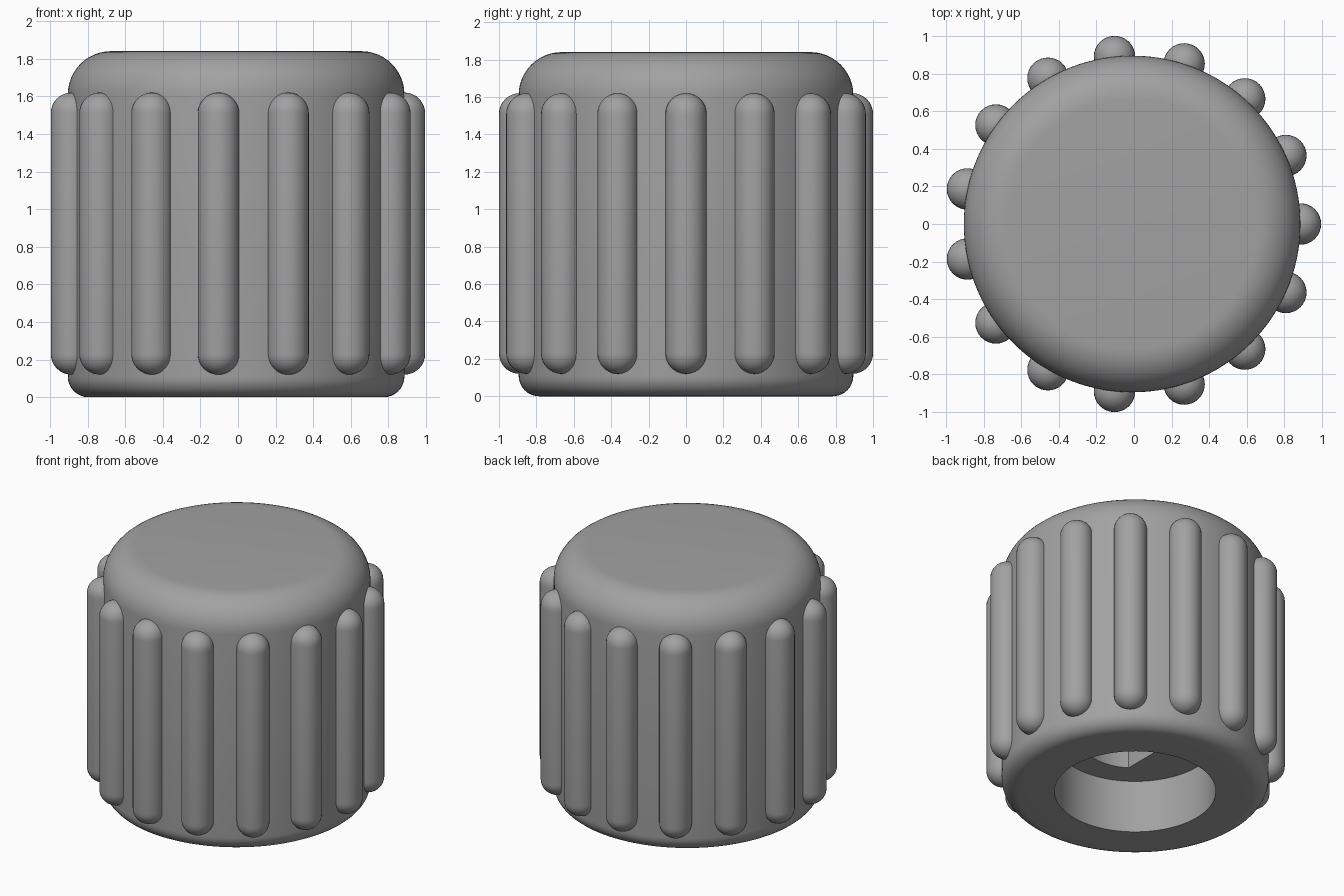
import bpy, bmesh, math
from math import sin, cos, pi, radians

if "Cube" in bpy.data.objects:
    bpy.data.objects.remove(bpy.data.objects["Cube"])

CX = -0.01          # axis position, so the ribbed outline is centred
R, H = 0.895, 1.84  # body radius and height
RIBS, RIB_R, RIB_Z0, RIB_Z1 = 15, 0.11, 0.12, 1.62

grey = bpy.data.materials.new("mid_grey")
grey.diffuse_color = (0.36, 0.36, 0.36, 1)
grey.use_nodes = True
grey.node_tree.nodes["Principled BSDF"].inputs["Base Color"].default_value = grey.diffuse_color


def circle(r):
    return lambda a: r


def d_shape(r, flat):
    """Radius of a circle cut by a flat on its -x side."""
    return lambda a: min(r, flat / -cos(a)) if cos(a) < -1e-6 else r


def lathe(name, rings, n, loc):
    """Skin a stack of (radius function, z) rings and cap both ends."""
    bm = bmesh.new()
    loops = []
    for rad, z in rings:
        angles = [2 * pi * i / n for i in range(n)]
        loops.append([bm.verts.new((rad(a) * cos(a), rad(a) * sin(a), z)) for a in angles])
    for lo, hi in zip(loops, loops[1:]):
        for i in range(n):
            j = (i + 1) % n
            bm.faces.new((lo[i], lo[j], hi[j], hi[i]))
    bm.faces.new(loops[0][::-1])
    bm.faces.new(loops[-1])
    bmesh.ops.recalc_face_normals(bm, faces=bm.faces)
    me = bpy.data.meshes.new(name)
    bm.to_mesh(me)
    bm.free()
    me.materials.append(grey)
    ob = bpy.data.objects.new(name, me)
    bpy.context.collection.objects.link(ob)
    ob.location = loc
    bpy.ops.object.select_all(action='DESELECT')
    ob.select_set(True)
    bpy.context.view_layer.objects.active = ob
    bpy.ops.object.shade_smooth_by_angle(angle=radians(35))
    return ob


def arc(cr, cz, r, a0, a1, steps):
    """Rings along a quarter-round of the profile."""
    out = []
    for i in range(steps + 1):
        a = radians(a0 + (a1 - a0) * i / steps)
        out.append((circle(cr + r * cos(a)), cz + r * sin(a)))
    return out


# Knob body: D-shaped shaft socket, round recess, rounded outer shell
shaft = d_shape(0.36, 0.36 * cos(radians(57)))
TOP_R, BOT_R = 0.23, 0.11
rings = [(shaft, 1.3), (shaft, 0.39), (circle(0.54), 0.39), (circle(0.54), 0)]
rings += arc(R - BOT_R, BOT_R, BOT_R, -90, 0, 8)
rings += arc(R - TOP_R, H - TOP_R, TOP_R, 0, 90, 12)
lathe("knob_body", rings, 120, (CX, 0, 0))

# Grip ribs: round-ended rods half sunk in the side
rib = arc(0, RIB_Z0 + RIB_R, RIB_R, -88, 0, 8) + arc(0, RIB_Z1 - RIB_R, RIB_R, 0, 88, 8)
for k in range(RIBS):
    a = 2 * pi * k / RIBS
    lathe(f"grip_rib_{k + 1}", rib, 32, (CX + R * cos(a), R * sin(a), 0))
